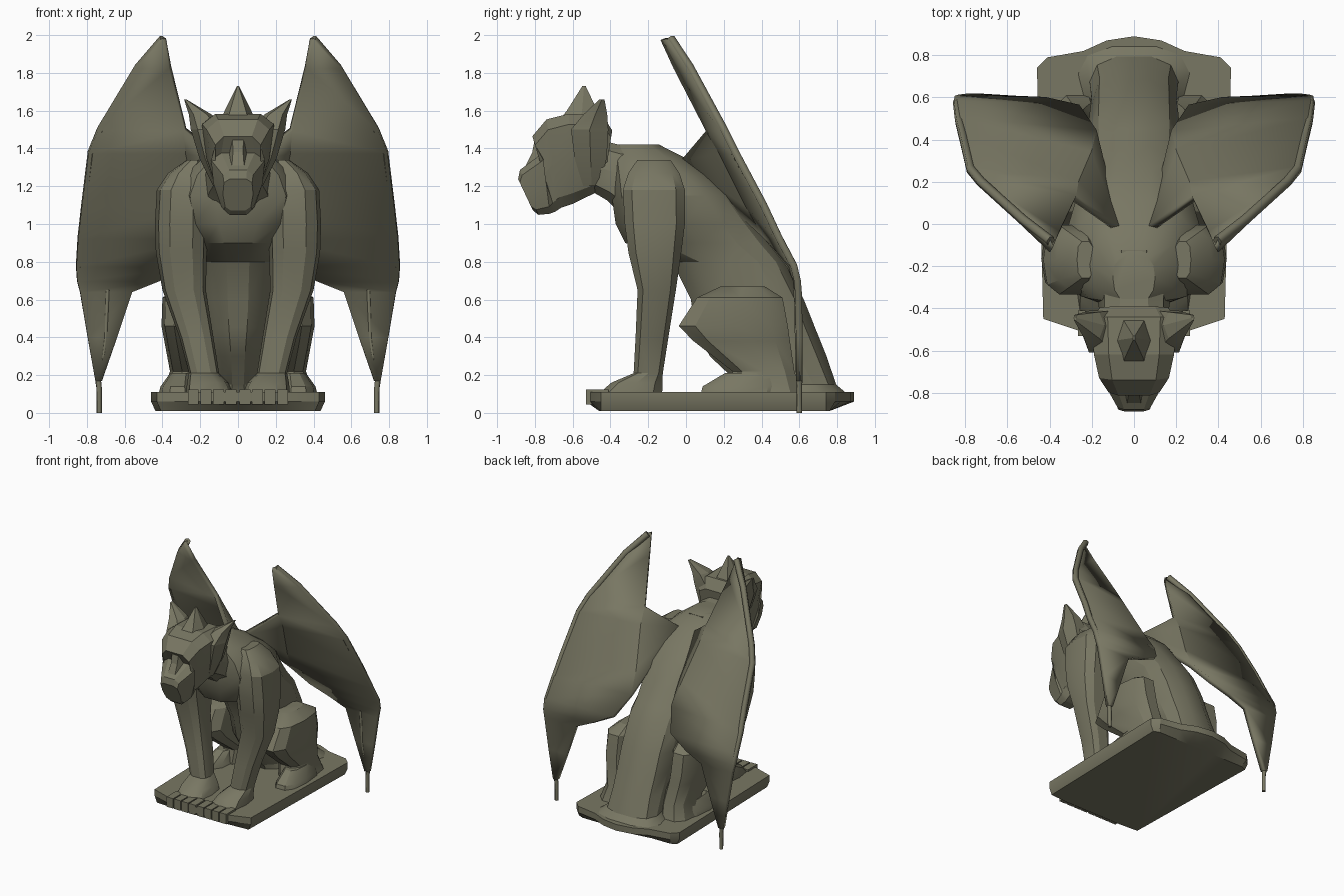
import bpy, bmesh, math
from mathutils import Vector

if "Cube" in bpy.data.objects:
    bpy.data.objects.remove(bpy.data.objects["Cube"], do_unlink=True)

# One weathered stone colour
STONE = (0.19, 0.185, 0.125, 1.0)
stone = bpy.data.materials.new("olive_stone")
stone.use_nodes = True
stone.diffuse_color = STONE
shader = next(n for n in stone.node_tree.nodes if n.type == 'BSDF_PRINCIPLED')
shader.inputs["Base Color"].default_value = STONE
shader.inputs["Roughness"].default_value = 0.9


def finish(name, bm, mirror=False, angle=28):
    """Turn a bmesh into a shaded, optionally mirrored object."""
    bmesh.ops.recalc_face_normals(bm, faces=bm.faces)
    mesh = bpy.data.meshes.new(name)
    bm.to_mesh(mesh)
    bm.free()
    mesh.materials.append(stone)
    mesh.shade_smooth()
    mesh.set_sharp_from_angle(angle=math.radians(angle))
    obj = bpy.data.objects.new(name, mesh)
    bpy.context.collection.objects.link(obj)
    if mirror:
        mod = obj.modifiers.new("both_sides", 'MIRROR')
        mod.use_mirror_merge = False
    return obj


def skin_rings(bm, rings):
    """Bridge consecutive vertex rings and cap both ends."""
    count = len(rings[0])
    for low, high in zip(rings, rings[1:]):
        for i in range(count):
            j = (i + 1) % count
            bm.faces.new((low[i], low[j], high[j], high[i]))
    bm.faces.new(rings[0])
    bm.faces.new(rings[-1])


def loft(name, sections, mirror=False, sides=10, power=0.75, angle=28):
    """Sections: centre x, first point y z, second point y z, half width at each."""
    bm = bmesh.new()
    rings = []
    for x, y1, z1, y2, z2, w1, w2 in sections:
        ring = []
        for i in range(sides):
            a = math.tau * (i + 0.5) / sides
            c = math.copysign(abs(math.cos(a)) ** power, math.cos(a))
            s = math.copysign(abs(math.sin(a)) ** power, math.sin(a))
            t = (1 - c) / 2
            ring.append(bm.verts.new((x + s * (w1 + (w2 - w1) * t),
                                      y1 + (y2 - y1) * t, z1 + (z2 - z1) * t)))
        rings.append(ring)
    skin_rings(bm, rings)
    return finish(name, bm, mirror, angle)


def stack(name, slices, mirror=False, **options):
    """Level slices: height, centre x, front y, back y, half width."""
    sections = [(x, front, z, back, z, w, w) for z, x, front, back, w in slices]
    return loft(name, sections, mirror, **options)


def block(name, centre, size, mirror=False):
    bm = bmesh.new()
    bmesh.ops.create_cube(bm, size=1)
    bmesh.ops.scale(bm, vec=Vector(size), verts=bm.verts)
    bmesh.ops.translate(bm, vec=Vector(centre), verts=bm.verts)
    return finish(name, bm, mirror)


# Plinth with an undercut front and a rear lip
half = [(0, -.53), (.25, -.51), (.43, -.45), (.46, .74), (.41, .79),
        (.24, .82), (.13, .87), (0, .89)]
outline = half + [(-x, y) for x, y in reversed(half[1:-1])]
bm = bmesh.new()
levels = [[bm.verts.new((x, y, z)) for x, y in outline] for z in (.11, .06)]
levels.append([bm.verts.new((x * .95, max(-.46, min(.76, y)), .01))
               for x, y in outline])
skin_rings(bm, levels)
finish("plinth", bm)

# Seated body: narrow belly in front, rounded back, deep chest above
body = [
    (.1, .3, .86, .12, .36),
    (.15, .28, .8, .1, .27),
    (.3, .12, .75, .12, .25),
    (.45, .04, .69, .16, .25),
    (.6, .02, .63, .18, .25),
    (.8, -.08, .53, .2, .25),
    (.9, -.33, .46, .24, .24),
    (1.0, -.38, .38, .34, .24),
    (1.15, -.4, .26, .38, .28),
    (1.26, -.4, .13, .32, .26),
    (1.35, -.4, .0, .2, .2),
    (1.42, -.37, -.14, .1, .1)]
loft("body", [(0, front, z, back, z, w1, w2) for z, front, back, w1, w2 in body],
     sides=14, power=.8)

# Neck and head, tapering to the muzzle
loft("neck", [
    (0, -.12, 1.42, -.3, 1.0, .14, .24),
    (0, -.33, 1.42, -.42, 1.12, .16, .18),
    (0, -.5, 1.46, -.52, 1.18, .17, .13)])
loft("head", [
    (0, -.39, 1.5, -.44, 1.18, .19, .12),
    (0, -.44, 1.58, -.5, 1.15, .24, .12),
    (0, -.62, 1.59, -.6, 1.1, .23, .1),
    (0, -.74, 1.56, -.66, 1.08, .2, .09),
    (0, -.815, 1.47, -.69, 1.06, .14, .1),
    (0, -.76, 1.38, -.72, 1.05, .17, .09),
    (0, -.88, 1.29, -.78, 1.045, .09, .085),
    (0, -.89, 1.24, -.81, 1.07, .085, .075)], angle=15, power=.55)
stack("nose_bridge", [
    (1.26, 0, -.88, -.75, .06),
    (1.38, 0, -.82, -.7, .045),
    (1.48, 0, -.8, -.7, .05)], sides=6, angle=15)
stack("horn", [
    (1.53, 0, -.7, -.42, .1),
    (1.6, 0, -.64, -.46, .07),
    (1.73, 0, -.55, -.53, .006)], sides=6, angle=15)
stack("ear", [
    (1.2, .1, -.55, -.45, .03),
    (1.35, .13, -.6, -.41, .075),
    (1.5, .16, -.62, -.4, .09),
    (1.58, .2, -.55, -.41, .06),
    (1.66, .28, -.46, -.43, .006)], mirror=True, sides=6, angle=15)

# Forelegs, paws and toes
stack("foreleg", [
    (1.34, .23, -.26, -.08, .04),
    (1.27, .27, -.31, -.03, .1),
    (1.18, .295, -.34, .0, .135),
    (1.0, .3, -.33, .0, .14),
    (.85, .3, -.31, -.02, .135),
    (.65, .285, -.26, -.05, .115),
    (.4, .22, -.27, -.09, .09),
    (.21, .18, -.28, -.12, .08),
    (.16, .16, -.4, -.12, .11),
    (.1, .15, -.47, -.12, .125)], mirror=True, power=.7)
for i in range(4):
    block(f"toe_{i + 1}", (.036 + .067 * i, -.47, .085), (.058, .12, .08), mirror=True)

# Haunches and hind feet
stack("haunch", [
    (.67, .26, .18, .42, .06),
    (.61, .29, .05, .52, .11),
    (.46, .29, -.05, .55, .115),
    (.38, .28, .03, .56, .11),
    (.22, .25, .24, .58, .11),
    (.1, .27, .22, .62, .13)], mirror=True)
stack("hind_foot", [
    (.1, .32, .07, .5, .1),
    (.14, .32, .08, .5, .09),
    (.21, .3, .2, .5, .06)], mirror=True)

# Wing membrane: height, inner x y, outer x y
rows = [(1.98, .39, -.12, .41, -.08), (1.83, .36, -.05, .54, .02),
        (1.5, .28, .12, .74, .2), (1.38, .27, .19, .79, .26),
        (1.1, .21, .33, .825, .41), (.93, .18, .43, .845, .49),
        (.78, .26, .55, .855, .57), (.7, .42, .585, .85, .59),
        (.64, .56, .59, .835, .595), (.4, .64, .595, .795, .6),
        (.17, .72, .6, .755, .6)]
bm = bmesh.new()
edges = [(bm.verts.new((xi, yi, z)), bm.verts.new((xo, yo, z)))
         for z, xi, yi, xo, yo in rows]
for upper, lower in zip(edges, edges[1:]):
    bm.faces.new((upper[0], upper[1], lower[1], lower[0]))
# Web joining the membrane to the shoulder
shoulder = bm.verts.new((.08, -.02, 1.34))
for upper, lower in zip(edges[2:5], edges[3:6]):
    bm.faces.new((shoulder, upper[0], lower[0]))
wing = finish("wing", bm, mirror=True, angle=12)
thick = wing.modifiers.new("thickness", 'SOLIDIFY')
thick.thickness = .036
thick.offset = 0
wing.modifiers.move(1, 0)


def bone(name, points, radius):
    """Tapered rod along a path, made for each side."""
    for side, sign in (("left", 1), ("right", -1)):
        curve = bpy.data.curves.new(f"{side}_{name}", 'CURVE')
        curve.dimensions = '3D'
        curve.bevel_depth = radius
        curve.bevel_resolution = 1
        curve.use_fill_caps = True
        curve.materials.append(stone)
        spline = curve.splines.new('POLY')
        spline.points.add(len(points) - 1)
        for i, (p, (x, y, z)) in enumerate(zip(spline.points, points)):
            p.co = (sign * x, y, z, 1)
            p.radius = 1 - .4 * i / (len(points) - 1)
        obj = bpy.data.objects.new(curve.name, curve)
        bpy.context.collection.objects.link(obj)


# Leading edge ending in the claw tip, and the inner finger
leading = [(xo - .015, yo, z) for z, xi, yi, xo, yo in rows]
bone("wing_bone", leading + [(.735, .6, .13), (.735, .6, 0)], .024)
bone("wing_finger", [(.69, .58, .65), (.7, .585, .4), (.73, .59, .17)], .012)
